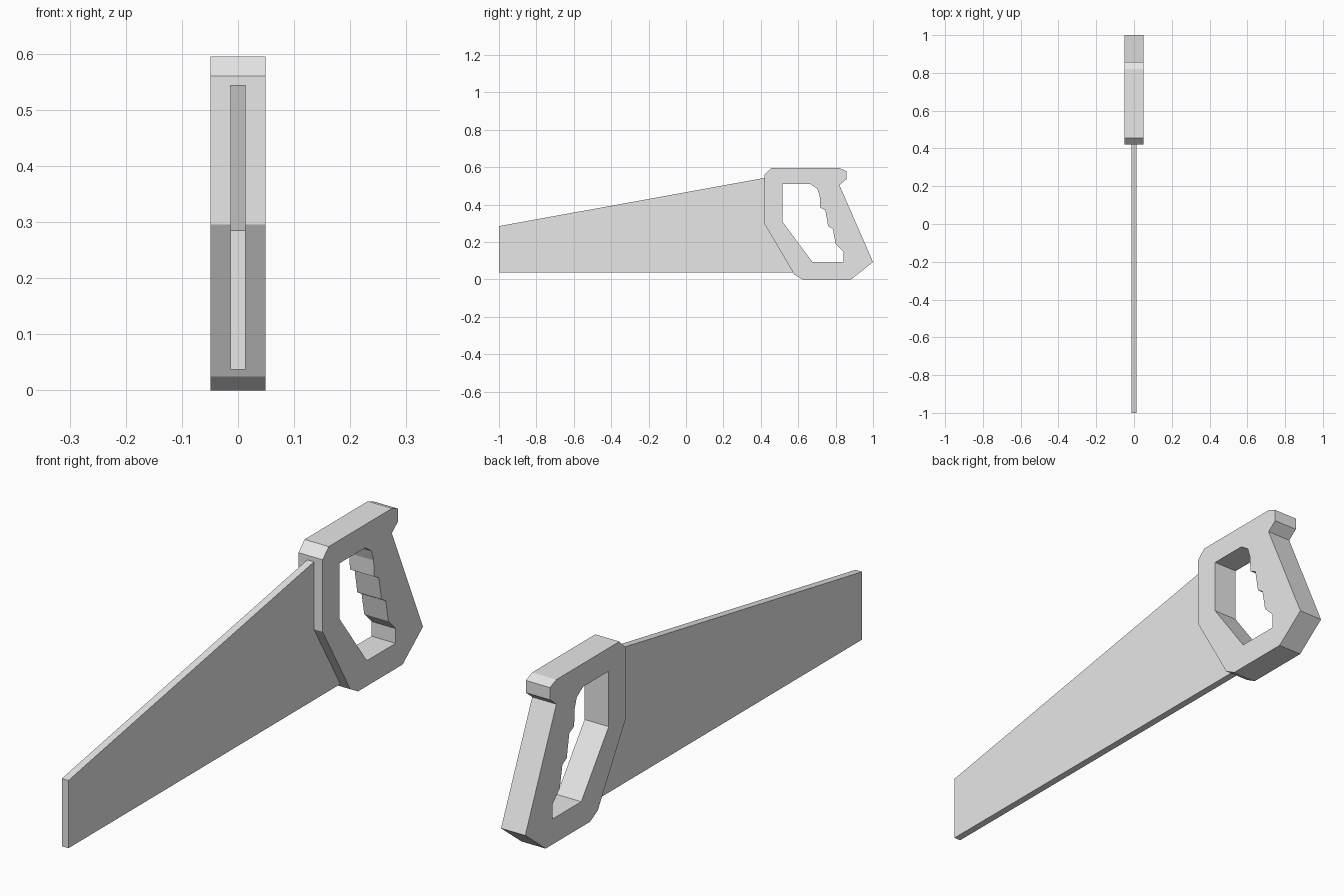
import bpy
import bmesh

cube = bpy.data.objects.get("Cube")
if cube:
    bpy.data.objects.remove(cube, do_unlink=True)

# One grey for the whole saw
grey = bpy.data.materials.new("light_grey")
grey.use_nodes = True
colour = (0.8, 0.8, 0.8, 1)
grey.diffuse_color = colour
grey.node_tree.nodes["Principled BSDF"].inputs["Base Color"].default_value = colour


def extrude_profile(name, loops, thickness):
    """Fill closed (y, z) loops, inner ones as holes, and extrude along x."""
    bm = bmesh.new()
    for loop in loops:
        verts = [bm.verts.new((-thickness / 2, y, z)) for y, z in loop]
        for a, b in zip(verts, verts[1:] + verts[:1]):
            bm.edges.new((a, b))
    bmesh.ops.triangle_fill(bm, edges=bm.edges[:], use_beauty=True, normal=(1, 0, 0))
    result = bmesh.ops.extrude_face_region(bm, geom=bm.faces[:])
    moved = [g for g in result["geom"] if isinstance(g, bmesh.types.BMVert)]
    bmesh.ops.translate(bm, verts=moved, vec=(thickness, 0, 0))
    bmesh.ops.recalc_face_normals(bm, faces=bm.faces[:])
    mesh = bpy.data.meshes.new(name)
    bm.to_mesh(mesh)
    bm.free()
    mesh.materials.append(grey)
    obj = bpy.data.objects.new(name, mesh)
    bpy.context.collection.objects.link(obj)
    return obj


# Handle with a horn at the top back and a finger-grip opening
handle_outline = [
    (0.42, 0.56), (0.455, 0.595), (0.82, 0.595), (0.857, 0.58),
    (0.857, 0.535), (0.82, 0.505), (1.0, 0.093), (0.882, 0),
    (0.625, 0), (0.58, 0.025), (0.42, 0.296),
]
grip_opening = [
    (0.517, 0.51), (0.665, 0.51), (0.702, 0.485), (0.715, 0.445),
    (0.717, 0.385), (0.745, 0.37), (0.76, 0.285), (0.785, 0.27),
    (0.8, 0.19), (0.842, 0.147), (0.842, 0.093), (0.676, 0.093),
    (0.517, 0.307),
]
extrude_profile("handle", [handle_outline, grip_opening], 0.098)

# Tapered blade, its end seated inside the handle
blade_outline = [
    (-1, 0.037), (0.62, 0.037), (0.47, 0.3), (0.47, 0.552), (-1, 0.285),
]
extrude_profile("blade", [blade_outline], 0.027)
